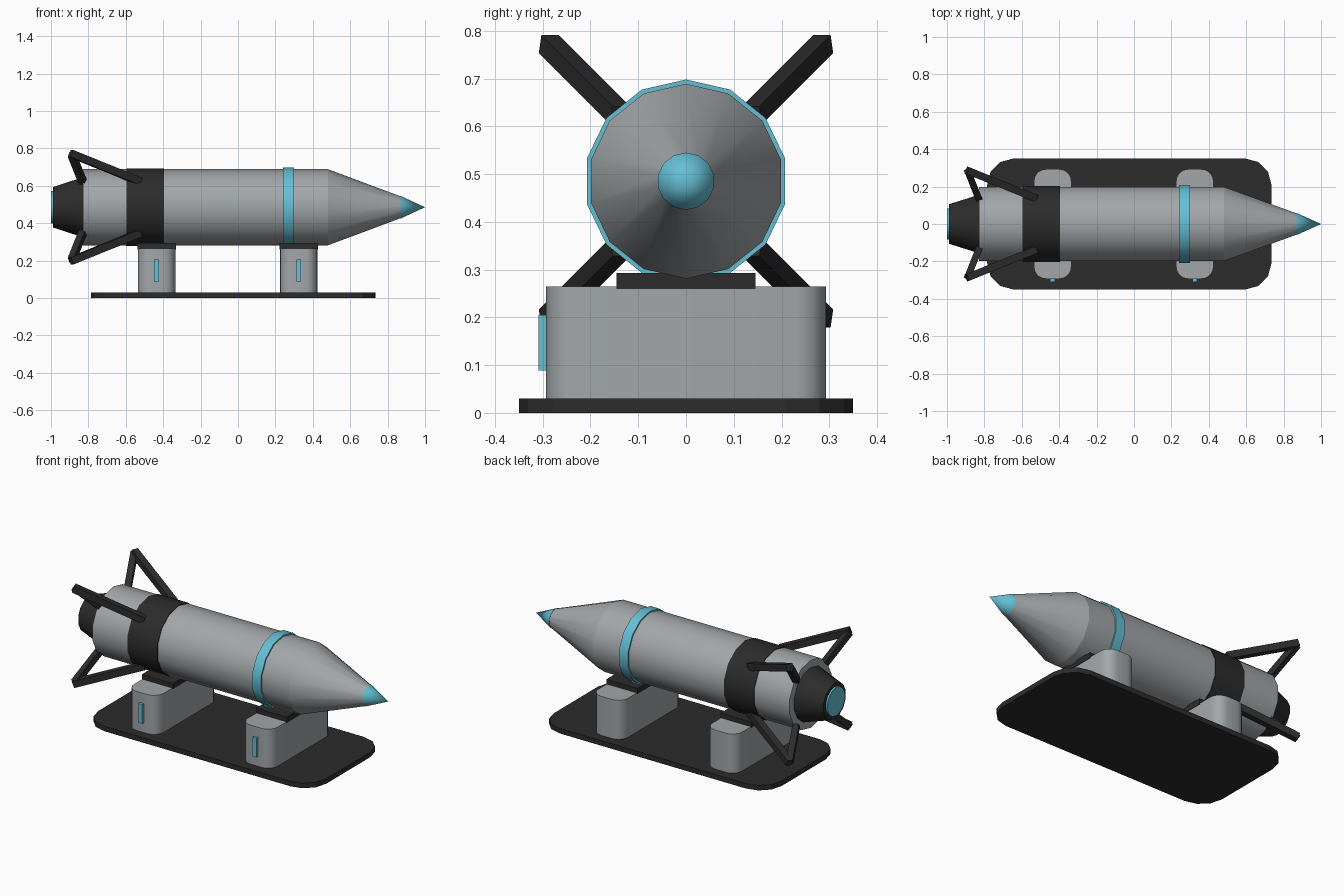
import bpy
import bmesh
from math import radians
from mathutils import Matrix, Vector

cube = bpy.data.objects.get("Cube")
if cube:
    bpy.data.objects.remove(cube, do_unlink=True)


def material(name, rgb):
    mat = bpy.data.materials.new(name)
    mat.use_nodes = True
    mat.diffuse_color = (*rgb, 1)
    mat.node_tree.nodes["Principled BSDF"].inputs["Base Color"].default_value = (*rgb, 1)
    return mat


GREY = material("hull grey", (0.36, 0.385, 0.40))
DARK = material("dark grey", (0.025, 0.025, 0.025))
CYAN = material("light blue", (0.13, 0.52, 0.66))

AXIS_Z = 0.485
SIDES = 14
# Turns the z axis into x and the y axis into z
ALONG_X = Matrix(((0, 0, 1, 0), (1, 0, 0, 0), (0, 1, 0, 0), (0, 0, 0, 1)))


def finish(name, bm, mat, smooth=False):
    bmesh.ops.recalc_face_normals(bm, faces=bm.faces)
    mesh = bpy.data.meshes.new(name)
    bm.to_mesh(mesh)
    bm.free()
    mesh.materials.append(mat)
    obj = bpy.data.objects.new(name, mesh)
    bpy.context.collection.objects.link(obj)
    if smooth:
        bpy.ops.object.select_all(action="DESELECT")
        obj.select_set(True)
        bpy.context.view_layer.objects.active = obj
        bpy.ops.object.shade_smooth_by_angle(angle=radians(35))
    return obj


def section(name, x0, r0, x1, r1, mat):
    """Round hull section between two stations on the long axis."""
    bm = bmesh.new()
    place = Matrix.Translation(((x0 + x1) / 2, 0, AXIS_Z)) @ ALONG_X
    bmesh.ops.create_cone(bm, cap_ends=True, segments=SIDES, radius1=r0,
                          radius2=r1, depth=x1 - x0, matrix=place)
    bmesh.ops.remove_doubles(bm, verts=bm.verts, dist=0.0001)
    return finish(name, bm, mat, True)


def block(name, centre, size, mat, corner=0, segments=3, smooth=False):
    """Box whose upright edges may be rounded."""
    bm = bmesh.new()
    bmesh.ops.create_cube(bm, size=1, matrix=Matrix.Translation(centre) @ Matrix.Diagonal((*size, 1)))
    if corner:
        upright = [e for e in bm.edges
                   if abs(e.verts[0].co.z - e.verts[1].co.z) > size[2] / 2]
        bmesh.ops.bevel(bm, geom=upright, offset=corner, segments=segments,
                        profile=0.5, affect="EDGES")
    return finish(name, bm, mat, smooth)


def bar(name, start, end, width, mat):
    """Square bar from one point to another."""
    start, end = Vector(start), Vector(end)
    way = end - start
    bm = bmesh.new()
    place = (Matrix.Translation((start + end) / 2)
             @ way.to_track_quat("Z", "Y").to_matrix().to_4x4()
             @ Matrix.Diagonal((width, width, way.length, 1)))
    bmesh.ops.create_cube(bm, size=1, matrix=place)
    return finish(name, bm, mat)


# Hull, bands, nose and nozzle
section("hull", -0.83, 0.204, 0.48, 0.204, GREY)
section("nose_cone", 0.48, 0.204, 0.87, 0.058, GREY)
section("nose_tip", 0.87, 0.06, 1.0, 0, CYAN)
section("rear_band", -0.595, 0.208, -0.395, 0.208, DARK)
section("front_band", 0.24, 0.213, 0.30, 0.213, CYAN)
section("nozzle", -0.99, 0.108, -0.83, 0.16, DARK)
section("nozzle_glow", -1.0, 0.086, -0.985, 0.086, CYAN)

# Four open fins, each made of a long and a short strut
for side, sy in (("left", 1), ("right", -1)):
    for level, sz in (("upper", 1), ("lower", -1)):
        def at(x, out):
            return (x, sy * out, AXIS_Z + sz * out)
        fin = f"{level}_{side}_fin"
        bar(fin + "_long_strut", at(-0.525, 0.138), at(-0.893, 0.287), 0.04, DARK)
        bar(fin + "_short_strut", at(-0.83, 0.135), at(-0.889, 0.283), 0.036, DARK)

# Stand
block("base_plate", (-0.025, 0, 0.015), (1.52, 0.70, 0.03), DARK, 0.14)
for end, x in (("rear", -0.435), ("front", 0.325)):
    block(end + "_pedestal", (x, 0, 0.147), (0.2, 0.586, 0.236), GREY, 0.065, 5, True)
    block(end + "_saddle", (x, 0, 0.276), (0.206, 0.292, 0.034), DARK)
    block(end + "_indicator", (x, -0.299, 0.147), (0.026, 0.02, 0.116), CYAN)
